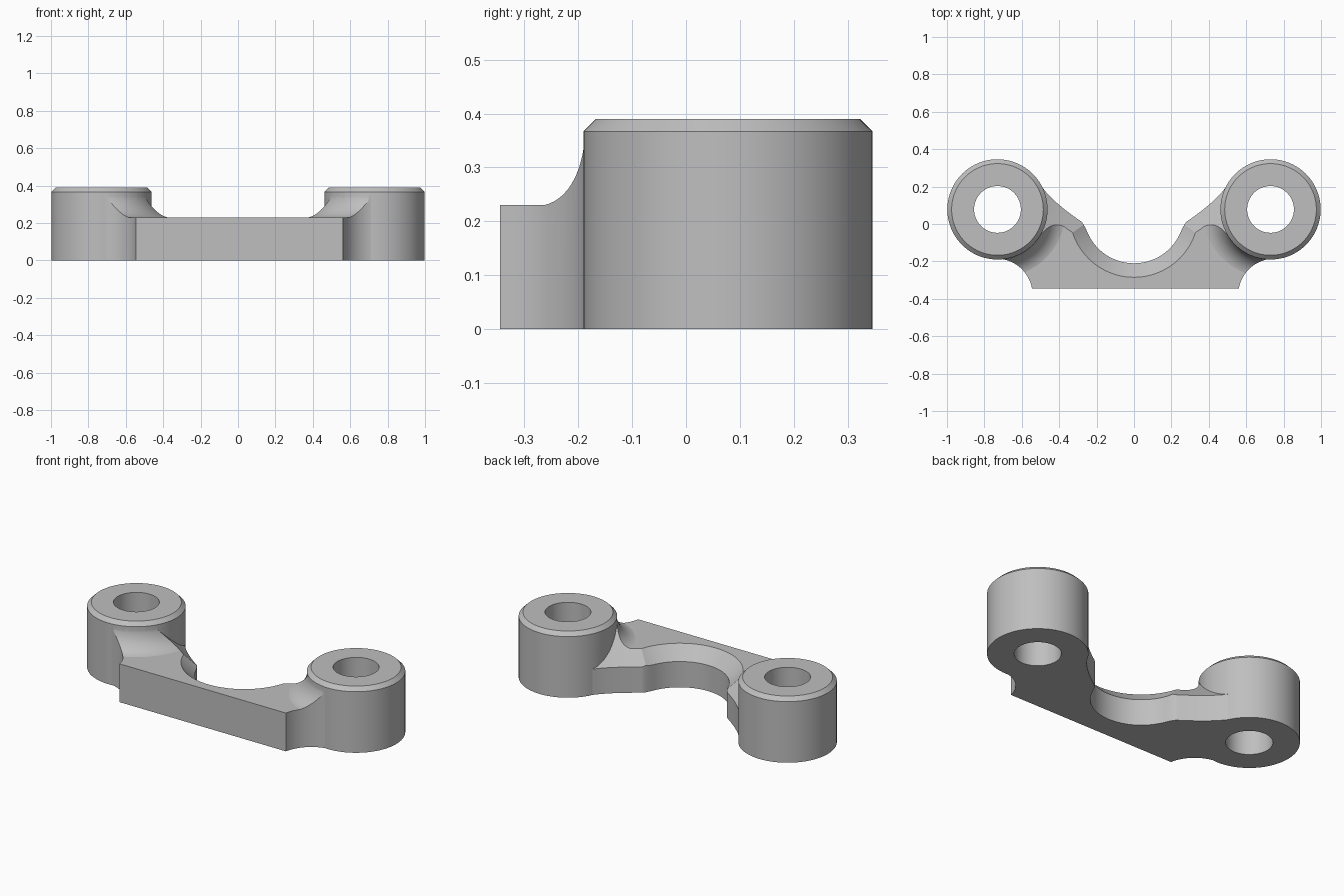
import bpy, bmesh
from math import cos, sin, pi, radians, hypot

if "Cube" in bpy.data.objects:
    bpy.data.objects.remove(bpy.data.objects["Cube"], do_unlink=True)

# Main dimensions
BOSS_X, BOSS_Y, BOSS_R, BOSS_H = 0.73, 0.078, 0.268, 0.39
HOLE_R, EDGE = 0.125, 0.023
PLATE_H, FRONT_Y = 0.23, -0.345
SADDLE_Y, SADDLE_R, BEVEL = 0.06, 0.27, 0.075
SEG = 96

# Plain grey metal
grey = bpy.data.materials.new("grey_metal")
grey.use_nodes = True
grey.diffuse_color = (0.52, 0.52, 0.52, 1)
grey.node_tree.nodes["Principled BSDF"].inputs["Base Color"].default_value = (0.52, 0.52, 0.52, 1)


def loft(name, rings):
    """Closed solid through rings of equal point count."""
    bm = bmesh.new()
    rows = [[bm.verts.new(p) for p in ring] for ring in rings]
    n = len(rows[0])
    for a, b in zip(rows, rows[1:]):
        for i in range(n):
            j = (i + 1) % n
            bm.faces.new((a[i], a[j], b[j], b[i]))
    bm.faces.new(rows[0])
    bm.faces.new(rows[-1])
    bmesh.ops.recalc_face_normals(bm, faces=bm.faces)
    mesh = bpy.data.meshes.new(name)
    bm.to_mesh(mesh)
    bm.free()
    mesh.materials.append(grey)
    obj = bpy.data.objects.new(name, mesh)
    bpy.context.collection.objects.link(obj)
    return obj


def prism(name, outline, z0, z1):
    return loft(name, [[(x, y, z) for x, y in outline] for z in (z0, z1)])


def lathe(name, cx, cy, profile):
    ang = [2 * pi * i / SEG for i in range(SEG)]
    return loft(name, [[(cx + r * cos(a), cy + r * sin(a), z) for a in ang] for r, z in profile])


def combine(target, tool, operation):
    mod = target.modifiers.new("combine", "BOOLEAN")
    mod.operation, mod.solver, mod.object = operation, "EXACT", tool
    bpy.context.view_layer.objects.active = target
    bpy.ops.object.modifier_apply(modifier=mod.name)
    bpy.data.objects.remove(tool, do_unlink=True)


def arc(cx, cy, r, a0, a1, steps):
    angles = [radians(a0 + (a1 - a0) * i / steps) for i in range(steps + 1)]
    return [(cx + r * cos(a), cy + r * sin(a)) for a in angles]


def bezier(p, q, r, steps):
    ts = [i / steps for i in range(steps + 1)]
    return [tuple((1 - t) ** 2 * a + 2 * t * (1 - t) * b + t * t * c
                  for a, b, c in zip(p, q, r)) for t in ts]


# Curved back edge of one arm, from boss to saddle
ARM = bezier((0.502, 0.214), (0.451, 0.129), (0.285, 0.015), 16)
SADDLE_START = -22.9


def half_outline(corner_x):
    notch = arc(corner_x + 0.192, -0.38, 0.195, 169.7, 90, 16)
    nub = bezier(ARM[-1], (0.27, 0.005), (0.249, -0.045), 8)
    saddle = arc(0, SADDLE_Y, SADDLE_R, SADDLE_START, -90, 28)
    return notch + [(BOSS_X, BOSS_Y)] + ARM + nub[1:-1] + saddle


right_half = half_outline(0.56)
left_half = [(-x, y) for x, y in reversed(half_outline(0.545)[:-1])]
outline = right_half + left_half

# Slab with a flared fillet around each boss
body = prism("bracket_body", [(-1.2, FRONT_Y), (1.2, FRONT_Y), (1.2, 0.6), (-1.2, 0.6)], 0, PLATE_H)
flare_profile = [(0.39, 0.1)]
for i in range(19):
    t = radians(90 * i / 18)
    flare_profile.append((0.387 - 0.121 * sin(t), PLATE_H - 0.002 + 0.138 * (1 - cos(t))))
for side in (-1, 1):
    combine(body, lathe("flare", side * BOSS_X, BOSS_Y, flare_profile), "UNION")

# Trim to the outline
combine(body, prism("outline_trim", outline, -0.2, 0.6), "INTERSECT")

# Bevel around the saddle
low = PLATE_H - BEVEL
combine(body, lathe("saddle_bevel", 0, SADDLE_Y,
                    [(SADDLE_R - 0.02, low - 0.02), (SADDLE_R + 0.245, low + 0.245)]), "DIFFERENCE")


def extend(a, b, length):
    d = hypot(b[0] - a[0], b[1] - a[1])
    return (b[0] + (b[0] - a[0]) / d * length, b[1] + (b[1] - a[1]) / d * length)


# Bevel along each arm's back edge
path = [extend(ARM[1], ARM[0], 0.15)] + ARM + [extend(ARM[-2], ARM[-1], 0.12)]
for side in (-1, 1):
    rings = []
    for i, (x, y) in enumerate(path):
        a, b = path[max(i - 1, 0)], path[min(i + 1, len(path) - 1)]
        tx, ty = b[0] - a[0], b[1] - a[1]
        d = hypot(tx, ty)
        nx, ny = -ty / d, tx / d  # points into the arm
        rings.append([(side * (x + nx * k), y + ny * k, z) for k, z in
                      ((-0.02, low - 0.02), (0.245, low + 0.245), (-0.02, low + 0.245))])
    combine(body, loft("arm_bevel", rings), "DIFFERENCE")

# Bosses with chamfered rims and through holes
for side in (-1, 1):
    boss = [(BOSS_R, 0), (BOSS_R, BOSS_H - EDGE), (BOSS_R - EDGE, BOSS_H)]
    combine(body, lathe("boss", side * BOSS_X, BOSS_Y, boss), "UNION")
for side in (-1, 1):
    combine(body, lathe("hole", side * BOSS_X, BOSS_Y, [(HOLE_R, -0.2), (HOLE_R, 0.6)]), "DIFFERENCE")

# Smooth curved walls, crisp edges
bpy.ops.object.select_all(action="DESELECT")
body.select_set(True)
bpy.context.view_layer.objects.active = body
bpy.ops.object.shade_smooth_by_angle(angle=radians(25))
weighted = body.modifiers.new("even_shading", "WEIGHTED_NORMAL")
weighted.keep_sharp = True
